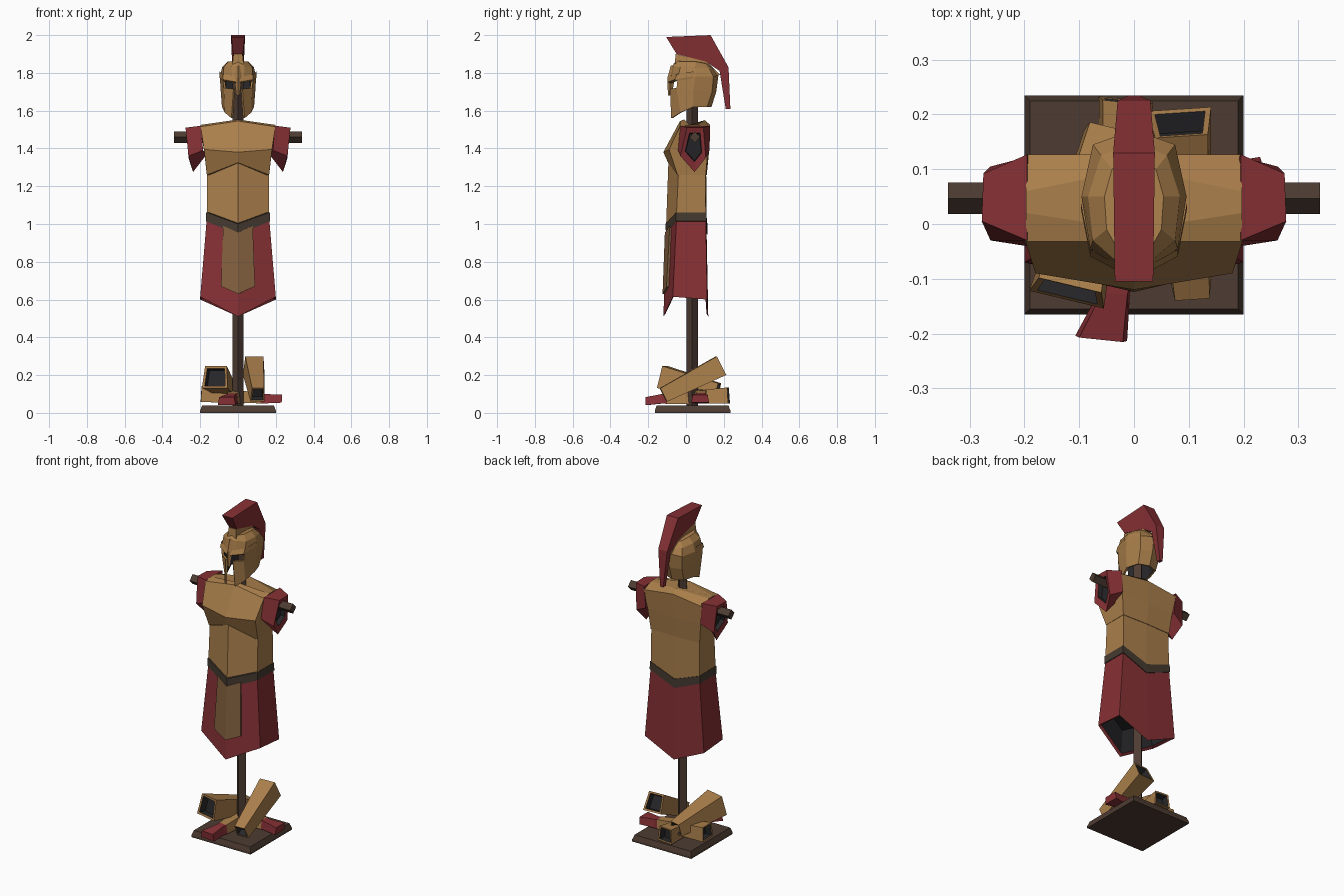
import bpy, bmesh
from mathutils import Vector

if "Cube" in bpy.data.objects:
    bpy.data.objects.remove(bpy.data.objects["Cube"])


def material(name, r, g, b):
    m = bpy.data.materials.new(name)
    m.diffuse_color = (r, g, b, 1)
    m.use_nodes = True
    m.node_tree.nodes["Principled BSDF"].inputs["Base Color"].default_value = m.diffuse_color
    return m


BRONZE = material("bronze", .40, .21, .07)
TAN = material("tan_leather", .23, .12, .05)
RED = material("red_cloth", .24, .03, .035)
WOOD = material("dark_wood", .075, .045, .032)
LEATHER = material("belt_leather", .06, .043, .03)
DARK = material("dark_lining", .02, .02, .022)


def loft(name, rings, mats, bands=None, closed=True, caps=(True, True), skip=(), thick=0):
    """Skin rings of points; bands = material index per band; skip = (band, segment) holes."""
    bm = bmesh.new()
    rows = [[bm.verts.new(p) for p in r] for r in rings]
    n = len(rows[0])
    for i in range(len(rows) - 1):
        for j in range(n if closed else n - 1):
            if (i, j) in skip:
                continue
            k = (j + 1) % n
            f = bm.faces.new((rows[i][j], rows[i][k], rows[i + 1][k], rows[i + 1][j]))
            f.material_index = bands[i] if bands else 0
    for use, row, b in ((caps[0], rows[0], 0), (caps[1], rows[-1], -1)):
        if use:
            bm.faces.new(row).material_index = bands[b] if bands else 0
    bmesh.ops.delete(bm, geom=[v for v in bm.verts if not v.link_faces], context='VERTS')
    bmesh.ops.recalc_face_normals(bm, faces=bm.faces)
    me = bpy.data.meshes.new(name)
    bm.to_mesh(me)
    bm.free()
    for m in mats:
        me.materials.append(m)
    ob = bpy.data.objects.new(name, me)
    bpy.context.collection.objects.link(ob)
    if thick:
        s = ob.modifiers.new("thickness", 'SOLIDIFY')
        s.thickness = thick
        s.offset = -1
        s.material_offset = len(mats) - 1
    return ob


def shrink(ring, s, shift):
    c = sum((Vector(p) for p in ring), Vector()) / len(ring)
    return [c + (Vector(p) - c) * s + Vector(shift) for p in ring]


def rect(w, y0, y1, z):
    return [(-w, y0, z), (w, y0, z), (w, y1, z), (-w, y1, z)]


def hexring(w, fc, fs, bs, bc):
    """Body section: front centre, front side, back side, back centre as (y, z)."""
    return [(0, *fc), (w, *fs), (w, *bs), (0, *bc), (-w, *bs), (-w, *fs)]


# Stand
loft("stand_base", [rect(.2, -.165, .235, 0), rect(.2, -.165, .235, .012),
                    rect(.19, -.155, .225, .04)], [WOOD])
r = .03
dia = [(r, 0), (0, r), (-r, 0), (0, -r)]
loft("stand_pole", [[(a, .033 + b, z) for a, b in dia] for z in (.03, 1.75)], [WOOD])
loft("stand_crossbar", [[(x, .047 + a * .95, 1.46 + b) for a, b in dia] for x in (-.34, .34)], [WOOD])

# Breastplate
loft("chest_plate", [
    hexring(.165, (-.095, 1.325), (-.045, 1.26), (.105, 1.26), (.11, 1.26)),
    hexring(.18, (-.12, 1.38), (-.09, 1.395), (.115, 1.39), (.122, 1.38)),
    hexring(.198, (-.032, 1.545), (-.032, 1.515), (.127, 1.50), (.127, 1.525)),
    hexring(.197, (-.01, 1.553), (.02, 1.525), (.06, 1.525), (.10, 1.55)),
], [BRONZE])
waist = hexring(.165, (-.105, 1.0), (-.05, 1.06), (.105, 1.06), (.11, 1.0))
loft("abdomen_plate", [waist,
     hexring(.163, (-.093, 1.33), (-.04, 1.27), (.102, 1.27), (.107, 1.27))], [BRONZE])
loft("belt", [hexring(.170, (-.106, .945), (-.054, 1.015), (.109, 1.015), (.113, .945)),
              hexring(.168, (-.109, 1.0), (-.053, 1.062), (.107, 1.062), (.113, 1.0))], [LEATHER])

# Skirt with dark hollow, and its front panel
hem = hexring(.2, (-.12, .51), (-.07, .615), (.112, .60), (.118, .51))
loft("skirt", [shrink(hem, .85, (0, 0, .15)), shrink(hem, .91, (0, 0, .01)), hem,
               hexring(.165, (-.102, .96), (-.05, 1.03), (.105, 1.03), (.109, .96))],
     [DARK, RED], bands=[0, 1, 1])
loft("skirt_panel", [[(-.078, -.086, .99), (0, -.112, .955), (.078, -.086, .99)],
                     [(-.09, -.103, .67), (0, -.124, .63), (.09, -.103, .67)]],
     [TAN], closed=False, caps=(False, False), thick=.012)

# Sleeves
for s, side in ((1, "right"), (-1, "left")):
    inner = [(.195, -.03, 1.52), (.185, -.042, 1.39), (.165, .045, 1.37), (.185, .125, 1.39), (.195, .127, 1.52)]
    outer = [(.278, .005, 1.51), (.262, -.03, 1.36), (.238, .045, 1.275), (.262, .105, 1.35), (.275, .092, 1.51)]
    rings = [inner, outer, shrink(outer, .65, (-.004, 0, .01)), shrink(outer, .6, (-.03, 0, .01))]
    loft(side + "_sleeve", [[(s * x, y, z) for x, y, z in q] for q in rings], [RED, DARK], bands=[0, 0, 1])


# Helmet: open-faced shell with eye holes and a gap between the cheek guards
def helm(half):
    return half + [(-x, y, z) for x, y, z in half[-2:0:-1]]


loft("helmet", [
    helm([(0, -.09, 1.6), (.035, -.078, 1.56), (.07, -.03, 1.59), (.085, .04, 1.62), (.063, .112, 1.62), (0, .135, 1.62)]),
    helm([(0, -.09, 1.7), (.024, -.085, 1.715), (.075, -.05, 1.72), (.092, .04, 1.71), (.07, .138, 1.70), (0, .16, 1.70)]),
    helm([(0, -.088, 1.755), (.03, -.08, 1.75), (.08, -.045, 1.765), (.096, .05, 1.78), (.075, .145, 1.78), (0, .172, 1.79)]),
    helm([(0, -.072, 1.84), (.035, -.065, 1.835), (.075, -.03, 1.83), (.084, .05, 1.83), (.06, .125, 1.82), (0, .15, 1.82)]),
    helm([(0, -.05, 1.868), (.03, -.045, 1.862), (.05, -.01, 1.86), (.054, .05, 1.86), (.04, .10, 1.85), (0, .12, 1.85)]),
], [BRONZE, DARK], caps=(False, True), thick=.012,
    skip={(0, 0), (0, 9), (1, 0), (1, 9), (1, 1), (1, 8)})
loft("nose_guard", [[(-.008, -.088, 1.68), (0, -.096, 1.68), (.008, -.088, 1.68), (0, -.075, 1.68)],
                    [(-.02, -.082, 1.77), (0, -.098, 1.775), (.02, -.082, 1.77), (0, -.06, 1.77)],
                    [(-.015, -.065, 1.835), (0, -.08, 1.84), (.015, -.065, 1.835), (0, -.05, 1.84)]], [BRONZE])
for s, side in ((1, "right"), (-1, "left")):
    loft(side + "_brow", [[(s * x, y - d, z - h) for d, h in ((.0, .018), (.012, .01), (.0, -.018))]
                          for x, y, z in ((.01, -.084, 1.762), (.08, -.047, 1.775), (.097, .04, 1.79))], [BRONZE])

# Crest and its holder: stations of outer (y, z), inner (y, z), outer and inner half width
def fin(name, stations, mat):
    loft(name, [[(-a, *o), (a, *o), (b, *i), (-b, *i)] for o, i, a, b in stations], [mat])


fin("crest", [((-.105, 1.99), (-.05, 1.90), .035, .026), ((.13, 2.0), (.105, 1.86), .038, .026),
              ((.225, 1.83), (.178, 1.81), .03, .022), ((.235, 1.61), (.21, 1.61), .01, .01)], RED)
fin("crest_holder", [((-.055, 1.90), (-.06, 1.84), .024, .03), ((.105, 1.862), (.1, 1.83), .024, .03),
                     ((.18, 1.79), (.15, 1.78), .015, .02)], BRONZE)


# Discarded limb guards: four-sided tubes along a path of (centre, width, height)
def tube(name, stations, mats, bands, hollow_end=False):
    pts = [Vector(p) for p, _, _ in stations]
    d = (pts[-1] - pts[0]).normalized()
    side = d.cross(Vector((0, 0, 1))).normalized()
    up = side.cross(d)

    def ring(c, w, h):
        return [c + side * w * a + up * h * b for a, b in ((-.5, -.5), (.5, -.5), (.42, .5), (-.42, .5))]
    rings = [ring(c, w, h) for c, (_, w, h) in zip(pts, stations)]
    rings = [shrink(rings[0], .72, d * .04), shrink(rings[0], .8, d * .002)] + rings
    bands = [1, 0] + bands
    if hollow_end:
        rings += [shrink(rings[-1], .8, -d * .002), shrink(rings[-1], .72, -d * .04)]
        bands += [0, 1]
    loft(name, rings, mats, bands)


MATS = [BRONZE, DARK, RED]
tube("right_shin_guard", [((.085, .185, .25), .115, .11), ((.105, -.12, .095), .075, .08)], MATS, [0], True)
tube("left_shin_guard", [((-.12, -.125, .19), .14, .12), ((-.05, .17, .12), .08, .075)], MATS, [0], True)
for name, path in (
        ("forearm_guard_one", ((-.015, .225, .092), (-.03, -.10, .075), (-.035, -.125, .075), (-.06, -.21, .062))),
        ("forearm_guard_two", ((-.195, .07, .1), (.12, .08, .078), (.14, .08, .075), (.232, .075, .075)))):
    tube(name, list(zip(path, (.10, .06, .055, .095), (.085, .055, .05, .042))), MATS, [0, 2, 2])
